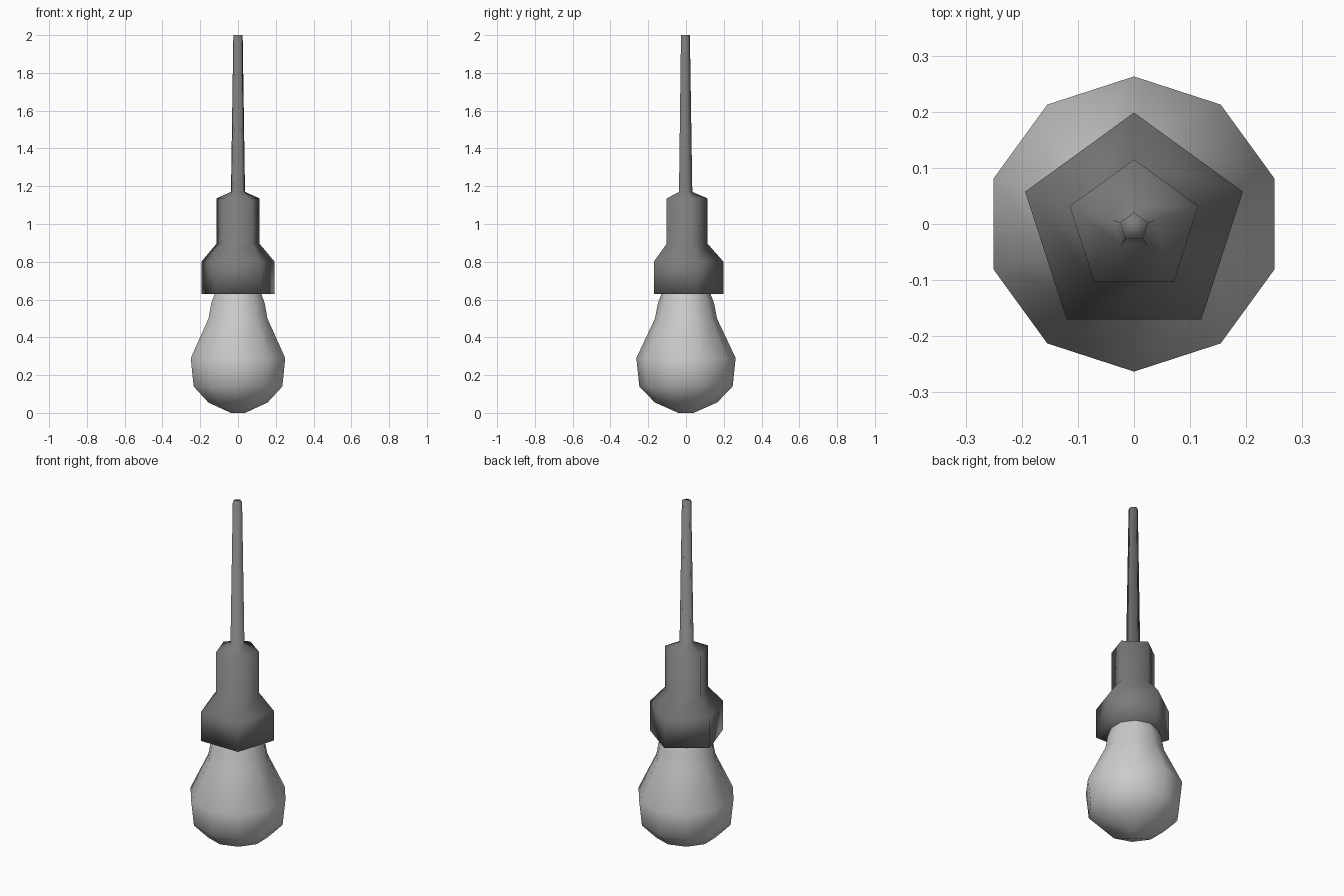
import bpy, bmesh, math

if "Cube" in bpy.data.objects:
    bpy.data.objects.remove(bpy.data.objects["Cube"])


def lathe(name, profile, sides, cy=0.0, cap_start=True, cap_end=True, shade=None):
    """Low-poly turned part; profile is (radius, z) from bottom to top, one corner towards +y."""
    bm = bmesh.new()
    rings = []
    for r, z in profile:
        angles = [math.pi / 2 + 2 * math.pi * i / sides for i in range(sides)]
        rings.append([bm.verts.new((r * math.cos(a), cy + r * math.sin(a), z)) for a in angles])
    for low, high in zip(rings, rings[1:]):
        for i in range(sides):
            j = (i + 1) % sides
            bm.faces.new((low[i], low[j], high[j], high[i]))
    if cap_start:
        bm.faces.new(rings[0][::-1])
    if cap_end:
        bm.faces.new(rings[-1])
    for f in bm.faces:
        f.smooth = True
    mesh = bpy.data.meshes.new(name)
    bm.to_mesh(mesh)
    bm.free()
    obj = bpy.data.objects.new(name, mesh)
    bpy.context.collection.objects.link(obj)
    if shade is not None:
        mat = bpy.data.materials.new(name + "_grey")
        mat.diffuse_color = (shade, shade, shade, 1)
        mat.use_nodes = True
        mat.node_tree.nodes["Principled BSDF"].inputs["Base Color"].default_value = mat.diffuse_color
        mesh.materials.append(mat)
    return obj


# Glass bulb, ten-sided, neck tucked into the socket
lathe("bulb", [(0.04, 0.0), (0.165, 0.055), (0.247, 0.14), (0.263, 0.29),
               (0.164, 0.50), (0.149, 0.58), (0.128, 0.635)], 10, cap_end=False)

# Five-sided socket and the tapering cord growing out of its top
lathe("socket_and_cord", [(0.204, 0.63), (0.204, 0.80), (0.1205, 0.895), (0.1205, 1.135),
                          (0.039, 1.17), (0.026, 2.0)], 5, cy=-0.0055, shade=0.2)
